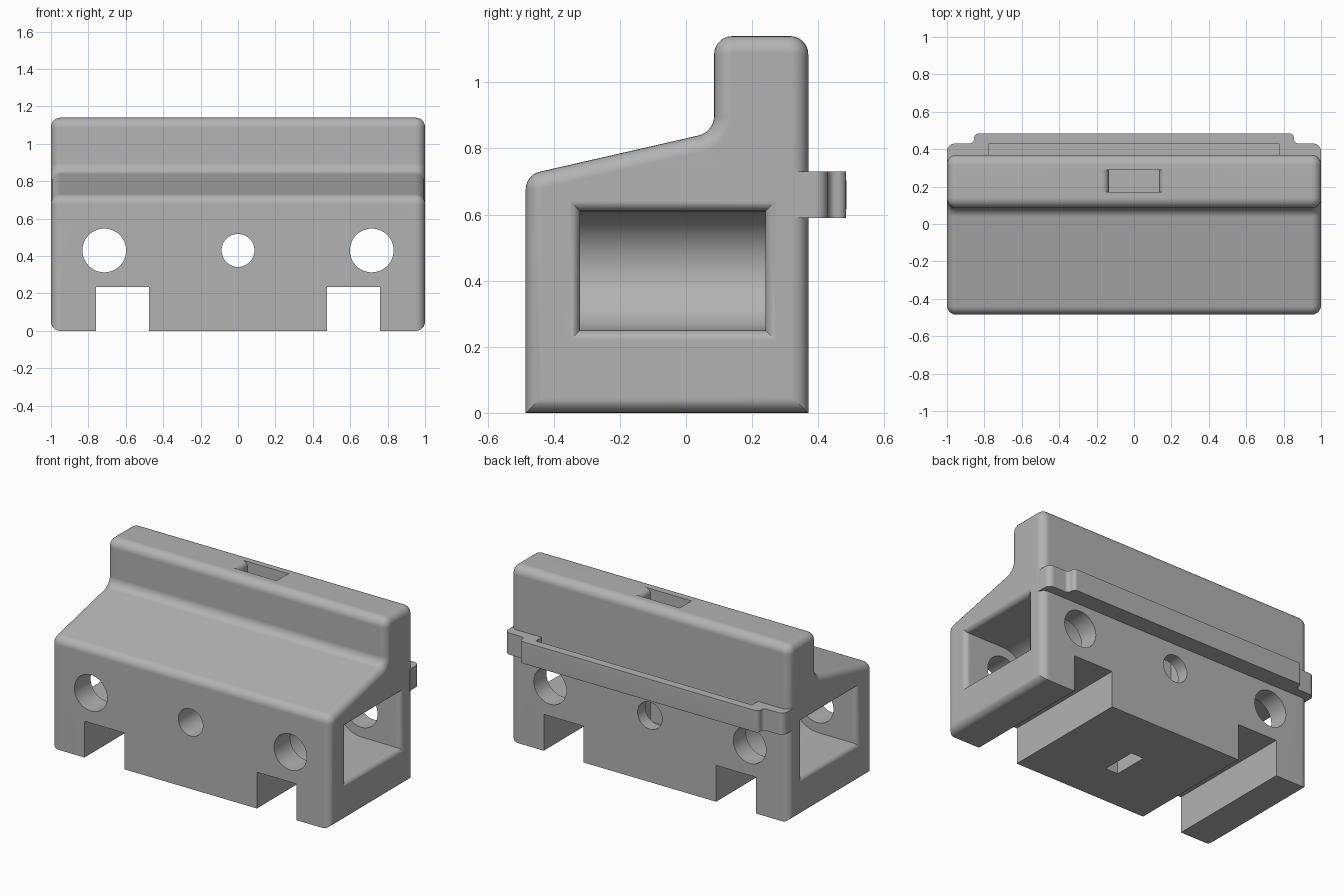
import bpy, bmesh
from math import sin, cos, pi, radians
from mathutils import Vector

if "Cube" in bpy.data.objects:
    bpy.data.objects.remove(bpy.data.objects["Cube"], do_unlink=True)

grey = bpy.data.materials.new("light grey")
grey.use_nodes = True
colour = (0.45, 0.45, 0.45, 1)
grey.diffuse_color = colour
grey.node_tree.nodes["Principled BSDF"].inputs["Base Color"].default_value = colour


def loft(name, loops):
    """Closed solid through a list of matching point loops."""
    bm = bmesh.new()
    rings = [[bm.verts.new(p) for p in loop] for loop in loops]
    n = len(rings[0])
    for a, b in zip(rings, rings[1:]):
        for i in range(n):
            j = (i + 1) % n
            bm.faces.new((a[i], a[j], b[j], b[i]))
    bm.faces.new(rings[0][::-1])
    bm.faces.new(rings[-1])
    bmesh.ops.recalc_face_normals(bm, faces=bm.faces[:])
    mesh = bpy.data.meshes.new(name)
    bm.to_mesh(mesh)
    bm.free()
    mesh.materials.append(grey)
    ob = bpy.data.objects.new(name, mesh)
    bpy.context.collection.objects.link(ob)
    return ob


def prism(name, profile, axis, lo, hi):
    """Extrude a 2D profile along axis 0, 1 or 2."""
    def place(p, d):
        q = list(p)
        q.insert(axis, d)
        return q
    return loft(name, [[place(p, d) for p in profile] for d in (lo, hi)])


def box(name, x, y, z):
    return prism(name, [(x[0], y[0]), (x[1], y[0]), (x[1], y[1]), (x[0], y[1])], 2, *z)


def arc(cx, cy, r, start, end, steps):
    return [(cx + r * cos(radians(start + (end - start) * i / steps)),
             cy + r * sin(radians(start + (end - start) * i / steps))) for i in range(steps + 1)]


def rounded(corners, steps=7):
    """Fillet each (a, b, radius) corner of a polygon."""
    out = []
    for i, (a, b, r) in enumerate(corners):
        p = Vector((a, b))
        if r == 0:
            out.append(p)
            continue
        u = (Vector(corners[i - 1][:2]) - p).normalized()
        v = (Vector(corners[(i + 1) % len(corners)][:2]) - p).normalized()
        half = u.angle(v) / 2
        centre = p + (u + v).normalized() * (r / sin(half))
        s = p + u * (r / (sin(half) / cos(half))) - centre
        turn = (pi - 2 * half) * (1 if u.cross(v) < 0 else -1)
        for k in range(steps + 1):
            t = turn * k / steps
            out.append(centre + Vector((s.x * cos(t) - s.y * sin(t), s.x * sin(t) + s.y * cos(t))))
    return out


def bevel(ob, test, width, segments=6):
    """Round the edges whose two end points pass the test."""
    bm = bmesh.new()
    bm.from_mesh(ob.data)
    edges = [e for e in bm.edges if test(e.verts[0].co, e.verts[1].co)]
    bmesh.ops.bevel(bm, geom=edges, offset=width, segments=segments, profile=0.5, affect='EDGES')
    bm.to_mesh(ob.data)
    bm.free()


def cut(ob, cutter):
    cutter.hide_render = True
    m = ob.modifiers.new("cut", 'BOOLEAN')
    m.operation, m.solver, m.object = 'DIFFERENCE', 'EXACT', cutter
    bpy.context.view_layer.objects.active = ob
    bpy.ops.object.modifier_apply(modifier=m.name)
    bpy.data.objects.remove(cutter, do_unlink=True)


def smooth(ob):
    bpy.ops.object.select_all(action='DESELECT')
    ob.select_set(True)
    bpy.context.view_layer.objects.active = ob
    bpy.ops.object.shade_smooth_by_angle(angle=radians(30))
    m = ob.modifiers.new("flat face normals", 'WEIGHTED_NORMAL')
    m.keep_sharp = True


# Body: stepped housing with rounded ends
FRONT, BACK, TOP = -0.485, 0.37, 1.14
body = prism("body", rounded([(FRONT, 0, 0), (BACK, 0, 0), (BACK, TOP, 0.055),
                              (0.085, TOP, 0.055), (0.085, 0.85, 0.06),
                              (FRONT, 0.72, 0.055)]), 0, -1, 1)
bevel(body, lambda a, b: abs(a.x) > 0.99 and abs(a.x - b.x) < 0.01, 0.05)

# Rounded pockets in both ends, with flared mouths
HOLE_Z = 0.43
for side in (1, -1):
    stadium = [(1.0, 0.61)] + arc(0.72, HOLE_Z, 0.18, 90, 270, 24) + [(1.0, 0.25)]
    cut(body, prism("pocket_cutter", [(side * x, z) for x, z in stadium], 1, -0.32, 0.24))
    r = 0.033
    steps = [(0.9, 0.0)] + [(1 - r + r * sin(t), r - r * cos(t))
                            for t in (i * pi / 12 for i in range(7))] + [(1.1, r)]
    cut(body, loft("flare_cutter", [[(side * x, -0.32 - e, 0.25 - e), (side * x, 0.24 + e, 0.25 - e),
                                     (side * x, 0.24 + e, 0.61 + e), (side * x, -0.32 - e, 0.61 + e)]
                                    for x, e in steps]))

# Bolt holes and bottom channels, front to back
for x, radius in ((-0.715, 0.117), (0, 0.088), (0.715, 0.117)):
    cut(body, prism("hole_cutter", arc(x, HOLE_Z, radius, 0, 360, 48)[:-1], 1, -0.7, 0.7))
for side in (1, -1):
    xs = sorted((side * 0.475, side * 0.76))
    cut(body, box("channel_cutter", xs, (-0.7, 0.7), (-0.2, 0.235)))

# Top slot with flared ends, and a small slot underneath
flare = arc(0.17, TOP - 0.035, 0.035, 180, 90, 6)
half = [(0.135, 0.28)] + flare + [(0.17, TOP + 0.1)]
cut(body, prism("top_slot_cutter", half + [(-x, z) for x, z in reversed(half)], 1, 0.17, 0.29))
cut(body, box("bottom_slot_cutter", (-0.045, 0.045), (-0.2, 0.03), (-0.1, HOLE_Z)))
smooth(body)

# Back rail: stepped at both ends, rounded outer edge, grooved on top
right_half = [(0.95, 0.33, 0), (1, 0.33, 0), (1, 0.43, 0.04), (0.855, 0.43, 0.025), (0.855, 0.485, 0.025)]
outline = rounded(right_half + [(-x, y, r) for x, y, r in reversed(right_half)], 5)
rail = prism("back_rail", outline, 2, 0.59, 0.73)
bevel(rail, lambda a, b: a.y > 0.484 and b.y > 0.484 and abs(a.x - b.x) > 1, 0.05)
cut(rail, box("groove_cutter", (-0.775, 0.775), (0.36, 0.43), (0.67, 0.8)))
# Keep the rail clear of the end pockets
cut(rail, box("inside_cutter", (-0.94, 0.94), (0.2, 0.365), (0.5, 0.8)))
smooth(rail)
